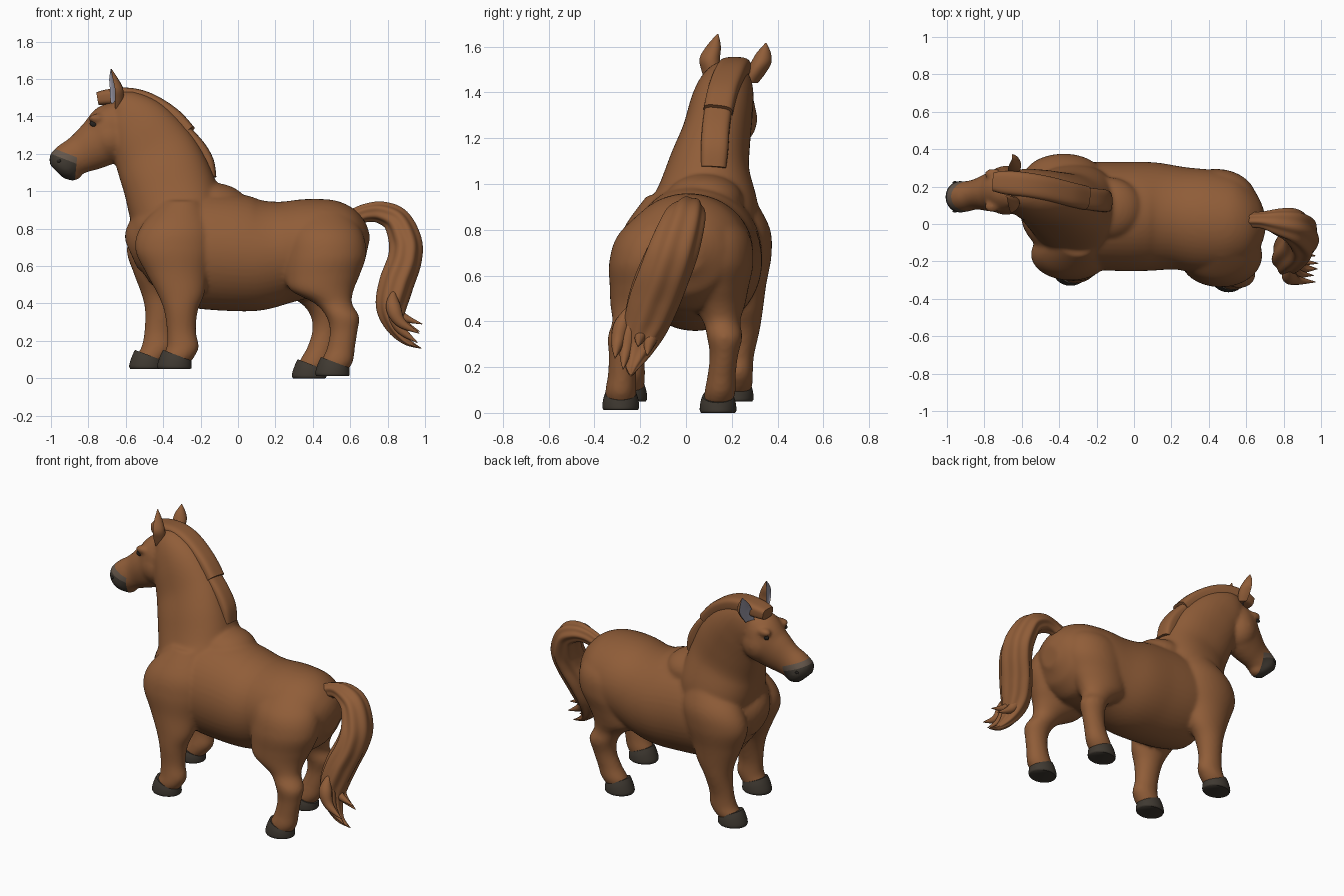
import bpy, bmesh
from math import cos, sin, pi
from mathutils import Vector, Matrix

if "Cube" in bpy.data.objects:
    bpy.data.objects.remove(bpy.data.objects["Cube"], do_unlink=True)


def material(name, rgb):
    m = bpy.data.materials.new(name)
    m.use_nodes = True
    m.diffuse_color = (*rgb, 1)
    bsdf = m.node_tree.nodes["Principled BSDF"]
    bsdf.inputs["Base Color"].default_value = (*rgb, 1)
    bsdf.inputs["Roughness"].default_value = 0.8
    return m


coat = material("brown coat", (0.28, 0.11, 0.04))
dark = material("dark horn", (0.05, 0.041, 0.031))
grey = material("grey muzzle", (0.13, 0.095, 0.07))
lining = material("pale ear lining", (0.32, 0.31, 0.38))
eye_black = material("eye black", (0.02, 0.017, 0.014))


def spline(rows, steps):
    """Catmull-Rom interpolation through rows of numbers."""
    out = []
    last = len(rows) - 1
    for i in range(last):
        a, b, c, d = (rows[max(0, min(last, i + k))] for k in (-1, 0, 1, 2))
        for s in range(steps):
            t = s / steps
            out.append([0.5 * (2 * q + (r - p) * t + (2 * p - 5 * q + 4 * r - w) * t * t
                               + (3 * q - p - 3 * r + w) * t ** 3)
                        for p, q, r, w in zip(a, b, c, d)])
    return out + [list(rows[last])]


def loft(bm, rows, flat=False, steps=7, sides=48, square=1.0, ridge=0.0, cup=False):
    """Skin elliptical rings; a row is x, y, z, half width (y), half height."""
    rows = spline(rows, steps)
    centres = [Vector(r[:3]) for r in rows]
    rings = []
    for i, r in enumerate(rows):
        side, up = Vector((0, 1, 0)), Vector((1, 0, 0))
        if not flat:
            tangent = centres[min(i + 1, len(rows) - 1)] - centres[max(i - 1, 0)]
            tangent.normalize()
            side = (side - tangent * side.dot(tangent)).normalized()
            up = tangent.cross(side)
        ring = []
        for k in range(sides):
            a = 2 * pi * k / sides
            c, s = cos(a), sin(a)
            c = abs(c) ** square * (1 if c > 0 else -1)
            s = abs(s) ** square * (1 if s > 0 else -1)
            if cup and s < 0:
                s *= -0.3
            grow = 1 + ridge * cos(7 * a)
            ring.append(bm.verts.new(centres[i] + (side * c * max(r[3], 0.002)
                                                  + up * s * max(r[4], 0.002)) * grow))
        rings.append(ring)
    faces = [bm.faces.new(rings[0]), bm.faces.new(rings[-1])]
    for lo, hi in zip(rings, rings[1:]):
        for k in range(sides):
            n = (k + 1) % sides
            faces.append(bm.faces.new((lo[k], lo[n], hi[n], hi[k])))
    bmesh.ops.recalc_face_normals(bm, faces=faces)


def ellipsoid(bm, centre, radii):
    bmesh.ops.create_uvsphere(bm, u_segments=32, v_segments=20, radius=1,
                              matrix=Matrix.Translation(centre) @ Matrix.Diagonal((*radii, 1)))


def finish(bm, name, *mats, angle=50):
    mesh = bpy.data.meshes.new(name)
    bm.to_mesh(mesh)
    bm.free()
    ob = bpy.data.objects.new(name, mesh)
    bpy.context.collection.objects.link(ob)
    for m in mats:
        mesh.materials.append(m)
    bpy.ops.object.select_all(action="DESELECT")
    ob.select_set(True)
    bpy.context.view_layer.objects.active = ob
    bpy.ops.object.shade_smooth_by_angle(angle=angle * pi / 180)
    return ob


# Barrel, neck, head and withers
body_bm = bmesh.new()
loft(body_bm, [(-.57, .05, .66, .07, .08), (-.52, .05, .68, .16, .18), (-.42, .05, .70, .25, .27),
               (-.25, .045, .69, .285, .31), (-.05, .04, .675, .292, .315), (.1, .04, .66, .29, .3),
               (.25, .03, .675, .275, .272), (.4, .01, .70, .28, .26), (.54, 0, .70, .255, .242),
               (.64, 0, .69, .18, .17), (.69, 0, .68, .07, .07)])
loft(body_bm, [(-.30, .06, .80, .25, .24), (-.33, .085, .90, .235, .25), (-.38, .10, 1.06, .182, .24),
               (-.44, .13, 1.195, .152, .225), (-.52, .155, 1.325, .138, .19),
               (-.605, .178, 1.405, .118, .145), (-.67, .185, 1.43, .085, .095)], square=.9)
loft(body_bm, [(-.61, .18, 1.41, .09, .09), (-.665, .18, 1.355, .118, .13), (-.71, .178, 1.285, .12, .14),
               (-.78, .167, 1.235, .1, .125), (-.85, .157, 1.195, .08, .104),
               (-.905, .147, 1.165, .082, .096), (-.943, .145, 1.13, .083, .089),
               (-.968, .145, 1.105, .05, .055)])
ellipsoid(body_bm, (-.685, .18, 1.285), (.122, .132, .132))
ellipsoid(body_bm, (-.14, .08, .925), (.19, .17, .12))
for y in (.092, .268):  # brow ridges
    ellipsoid(body_bm, (-.755, y, 1.39), (.045, .03, .025))
ellipsoid(body_bm, (-.885, .145, 1.093), (.05, .05, .036))  # lower lip

# Legs, drawn on the right and mirrored to the left with a different stance
front_leg = [(-.30, -.09, .95, .08, .10), (-.33, -.145, .81, .125, .19), (-.34, -.165, .69, .135, .21),
             (-.325, -.185, .56, .115, .165), (-.305, -.215, .45, .09, .125), (-.305, -.23, .36, .077, .09),
             (-.302, -.24, .25, .062, .078), (-.295, -.245, .17, .066, .086),
             (-.315, -.25, .12, .068, .085), (-.33, -.25, .08, .058, .07)]
hind_leg = [(.45, -.08, .90, .09, .13), (.465, -.14, .78, .155, .2), (.468, -.17, .66, .165, .217),
            (.45, -.188, .55, .145, .2), (.45, -.215, .47, .115, .168), (.51, -.24, .40, .082, .1),
            (.56, -.265, .33, .077, .088), (.565, -.275, .25, .062, .074), (.55, -.28, .16, .062, .075),
            (.53, -.285, .09, .068, .085), (.515, -.285, .04, .058, .07)]


def stance(rows, centre, dx, dy):
    top, bottom = rows[0][2], rows[-1][2]
    out = []
    for x, y, z, w, d in rows:
        t = (top - z) / (top - bottom)
        out.append((x + dx * t, 2 * centre - y + dy * t, z, w, d))
    return out


legs = {"front_right": (front_leg, .05),
        "front_left": (stance(front_leg, .06, -.15, -.155), .05),
        "hind_right": (hind_leg, .012),
        "hind_left": (stance(hind_leg, 0, -.125, -.145), 0)}
for name, (rows, ground) in legs.items():
    loft(body_bm, rows, flat=True)
    x, y = rows[-1][:2]
    bm = bmesh.new()
    loft(bm, [(x - .01, y, ground, .074, .086), (x - .01, y, ground + .012, .08, .092),
              (x - .003, y, ground + .045, .077, .085), (x + .005, y, ground + .075, .068, .076)],
         flat=True)
    # Slope the top of the hoof down towards the heel
    for v in bm.verts:
        h = (v.co.z - ground) / .075
        v.co.z -= h * (v.co.x - x) * .38
    finish(bm, name + "_hoof", dark)

# Blend the body parts into one skin
body = finish(body_bm, "body", coat, dark, grey)
remesh = body.modifiers.new("blend", "REMESH")
remesh.mode = "VOXEL"
remesh.voxel_size = .0115
remesh.use_smooth_shade = True
relax = body.modifiers.new("relax", "SMOOTH")
relax.factor = .5
relax.iterations = 8
for modifier in ("blend", "relax"):
    bpy.ops.object.modifier_apply(modifier=modifier)

# Dark muzzle with a grey upper band, cut along planes
slope = Vector((.36, 0, .93))
rear = (Vector((-.868, 0, 1.1)), Vector((1, 0, -.1)))
upper = (Vector((-1, 0, 1.235)), slope)
lower = (Vector((-1, 0, 1.2)), slope)
bm = bmesh.new()
bm.from_mesh(body.data)
for point, normal in (rear, upper, lower):
    near = [f for f in bm.faces if f.calc_center_median().x < -.8]
    geom = near + list({e for f in near for e in f.edges}) + list({v for f in near for v in f.verts})
    bmesh.ops.bisect_plane(bm, geom=geom, plane_co=point, plane_no=normal)
for f in bm.faces:
    f.smooth = True
    behind, above, band = ((f.calc_center_median() - p).dot(n) > 0 for p, n in (rear, upper, lower))
    f.material_index = 0 if behind or above else 2 if band else 1
bm.to_mesh(body.data)
bm.free()

# Eyes and nostrils, set on the surface of the head
bpy.context.view_layer.update()
for side, sign in (("right", -1), ("left", 1)):
    for part, x, z, size in (("eye", -.772, 1.362, .021), ("nostril", -.958, 1.162, .012)):
        hit, place, _, _ = body.ray_cast(Vector((x, .16 + sign * .5, z)), Vector((0, -sign, 0)))
        if hit:
            bm = bmesh.new()
            ellipsoid(bm, place, (size, .007, size * .75))
            finish(bm, side + "_" + part, eye_black)

# Ears, cupped towards the front
for name, y, out, mid_y, tip_y, tip_z in (("right_ear", .115, -1, .105, .142, 1.655),
                                          ("left_ear", .285, 1, .328, .35, 1.615)):
    rise = tip_z - 1.44
    bm = bmesh.new()
    loft(bm, [(-.665, y, 1.44, .03, .045), (-.672, (y + mid_y) / 2, 1.44 + rise * .25, .042, .06),
              (-.675, mid_y, 1.44 + rise * .5, .045, .058),
              (-.677, (mid_y + tip_y) / 2, 1.44 + rise * .75, .032, .038),
              (-.672, tip_y, tip_z, .003, .003)], flat=True, cup=True)
    bm.normal_update()
    for f in bm.faces:
        f.material_index = int(f.normal.x < -.15 and len(f.verts) == 4)
    # Turn the opening a little outwards
    bmesh.ops.rotate(bm, verts=bm.verts, cent=(-.665, y, 0), matrix=Matrix.Rotation(-out * .3, 3, "Z"))
    finish(bm, name, coat, lining)

# Clipped mane in two overlapping lengths, ending in a blunt forelock
manes = {"upper_mane": [(-.75, .225, 1.495, .05, .035), (-.69, .222, 1.504, .063, .042),
                        (-.58, .21, 1.508, .066, .045),
                        (-.47, .19, 1.478, .066, .045), (-.35, .16, 1.402, .065, .045),
                        (-.265, .14, 1.315, .064, .042)],
         "lower_mane": [(-.285, .14, 1.315, .06, .04), (-.215, .13, 1.235, .06, .042),
                        (-.17, .125, 1.155, .06, .042), (-.15, .12, 1.07, .055, .035)]}
for name, rows in manes.items():
    bm = bmesh.new()
    loft(bm, rows, square=.6)
    finish(bm, name, coat)

# Arched tail with ridged hair and loose curling tips
bm = bmesh.new()
loft(bm, [(.62, .02, .86, .04, .045), (.69, .02, .885, .045, .048), (.77, .01, .885, .07, .058),
          (.85, -.01, .84, .09, .072), (.895, -.05, .73, .105, .085), (.89, -.09, .63, .11, .088),
          (.845, -.14, .50, .11, .09), (.82, -.18, .38, .095, .08), (.84, -.21, .28, .065, .05),
          (.90, -.235, .20, .03, .022), (.98, -.24, .16, .002, .002)], ridge=.06, sides=56)
for y, lift, tip_x in ((-.30, .07, .97), (-.265, .02, .96), (-.20, .12, .985), (-.16, .08, .97)):
    loft(bm, [(.83, (y - .17) / 2, .48, .004, .004), (.83, y + .02, .36 + lift / 3, .036, .04),
              (.87, y, .25 + lift * .7, .026, .028), (tip_x, y - .01, .17 + lift, .002, .002)], sides=14)
finish(bm, "tail", coat)
